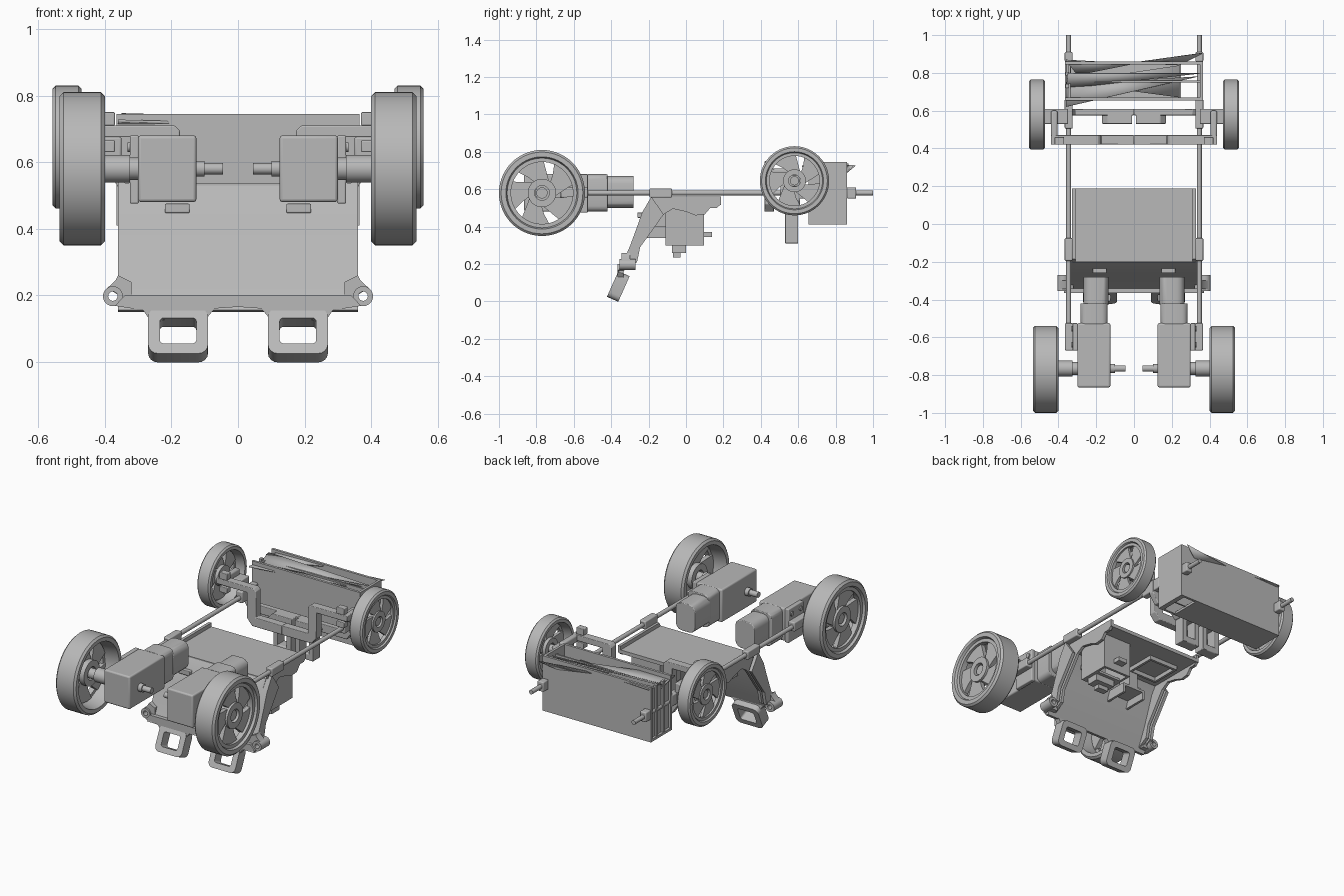
import bpy, bmesh
from math import sin, cos, pi, radians
from mathutils import Vector, Matrix

cube = bpy.data.objects.get("Cube")
if cube:
    bpy.data.objects.remove(cube)

grey = bpy.data.materials.new("light_grey")
grey.use_nodes = True
GREY = (0.48, 0.48, 0.48, 1)
grey.diffuse_color = GREY
grey.node_tree.nodes["Principled BSDF"].inputs["Base Color"].default_value = GREY


def finish(name, bm, mirror=False, bevel=0, smooth=32):
    """Turn a bmesh in world coordinates into an object."""
    bmesh.ops.recalc_face_normals(bm, faces=bm.faces)
    me = bpy.data.meshes.new(name)
    bm.to_mesh(me)
    bm.free()
    me.materials.append(grey)
    ob = bpy.data.objects.new(name, me)
    bpy.context.collection.objects.link(ob)
    if bevel:
        mod = ob.modifiers.new("bevel", "BEVEL")
        mod.width, mod.segments, mod.limit_method = bevel, 3, "ANGLE"
    if mirror:
        ob.modifiers.new("mirror", "MIRROR").use_mirror_merge = False
    bpy.ops.object.select_all(action="DESELECT")
    ob.select_set(True)
    bpy.context.view_layer.objects.active = ob
    bpy.ops.object.shade_smooth_by_angle(angle=radians(smooth))
    return ob


def box(name, x, y, z, mirror=False, bevel=0):
    bm = bmesh.new()
    bmesh.ops.create_cube(bm, size=1)
    for v in bm.verts:
        v.co = [r[0] + (c + 0.5) * (r[1] - r[0]) for c, r in zip(v.co, (x, y, z))]
    return finish(name, bm, mirror, bevel)


def rod(name, a, b, r, mirror=False, sides=24):
    a, b = Vector(a), Vector(b)
    bm = bmesh.new()
    rot = (b - a).to_track_quat("Z", "Y").to_matrix().to_4x4()
    bmesh.ops.create_cone(bm, cap_ends=True, segments=sides, radius1=r, radius2=r,
                          depth=(b - a).length, matrix=Matrix.Translation((a + b) / 2) @ rot)
    return finish(name, bm, mirror)


def prism(name, pts, axis, lo, hi, mirror=False, bevel=0, smooth=32):
    """Extrude a flat outline along x (points y, z) or along y (points x, z)."""
    place = (lambda p, d: (d, *p)) if axis == "x" else (lambda p, d: (p[0], d, p[1]))
    bm = bmesh.new()
    face = bm.faces.new([bm.verts.new(place(p, lo)) for p in pts])
    new = bmesh.ops.extrude_face_region(bm, geom=[face])["geom"]
    bmesh.ops.translate(bm, vec=place((0, 0), hi - lo),
                        verts=[g for g in new if isinstance(g, bmesh.types.BMVert)])
    return finish(name, bm, mirror, bevel, smooth)


def tube(name, loops):
    """Join a closed cycle of equal point loops into a ring-shaped solid."""
    bm = bmesh.new()
    rings = [[bm.verts.new(p) for p in loop] for loop in loops]
    m = len(rings[0])
    for a, b in zip(rings, rings[1:] + rings[:1]):
        for i in range(m):
            bm.faces.new((a[i], a[(i + 1) % m], b[(i + 1) % m], b[i]))
    return finish(name, bm, True)


def lathe(name, profile, y, z, steps=56):
    """Spin (x, radius) points into a closed ring round a wheel axle."""
    turns = [2 * pi * i / steps for i in range(steps)]
    return tube(name, [[(x, y + r * cos(t), z + r * sin(t)) for t in turns] for x, r in profile])


def outline(hx, hz, c, n=4):
    """Rounded rectangle about the origin."""
    pts = []
    for q, (sx, sz) in enumerate(((1, 1), (-1, 1), (-1, -1), (1, -1))):
        for i in range(n + 1):
            t = pi / 2 * (q + i / n)
            pts.append((sx * (hx - c) + c * cos(t), sz * (hz - c) + c * sin(t)))
    return pts


def wheel(name, x0, x1, y, z, r):
    w = x1 - x0
    c = 0.05 * r
    lathe(name + "_tire", [(x0, .85 * r), (x0, r - c), (x0 + c, r), (x1 - c, r), (x1, r - c),
                           (x1, .84 * r), (x1 - .15 * w, .8 * r), (x1 - .45 * w, .8 * r)], y, z)
    lathe(name + "_rim", [(x1 - .35 * w, .81 * r), (x1 - .1 * w, .81 * r), (x1 - .1 * w, .72 * r),
                          (x1 - .35 * w, .72 * r)], y, z)
    lathe(name + "_hub", [(x0 + .35 * w, .33 * r), (x1 - .12 * w, .33 * r), (x1 - .12 * w, .17 * r),
                          (x0 + .35 * w, .17 * r)], y, z)
    rod(name + "_axle_tip", (x0, y, z), (x1 - .2 * w, y, z), .13 * r, True)
    # five broad swept spokes
    for k in range(5):
        def at(rad, deg):
            t = radians(deg + 72 * k + 90)
            return y + rad * r * cos(t), z + rad * r * sin(t)
        inner = [at(.3, d) for d in (-34, 0, 34)]
        outer = [at(.78, d) for d in (50, 36, 22, 8, -2)]
        prism(name + "_spoke", inner + [at(.5, 42)] + outer, "x", x1 - .42 * w, x1 - .22 * w, True)


wheel("front_wheel", .40, .536, -.77, .58, .23)
wheel("rear_wheel", .47, .557, .58, .645, .185)

# long side rails with their clamps
rod("side_rail", (.346, -.67, .58), (.346, 1, .58), .013, True, 16)
for y0, y1, z0, z1 in ((-.195, -.075, .555, .605), (.505, .66, .55, .62), (.86, .91, .55, .61)):
    box("rail_clamp", (.325, .367), (y0, y1), (z0, z1), True, .006)

# drive motors, gearboxes and shafts
box("gearbox", (.125, .30), (-.865, -.525), (.48, .68), True, .009)
for name, x, z, hx, hz, c, y0, y1 in (("motor_collar", .212, .58, .072, .10, .03, -.53, -.42),
                                      ("motor_can", .201, .585, .066, .085, .04, -.43, -.28)):
    prism(name, [(x + px, z + pz) for px, pz in outline(hx, hz, c, 3)], "y", y0, y1, True, .004)
rod("motor_shaft", (.045, -.765, .58), (.13, -.765, .58), .017, True)
rod("shaft_collar", (.10, -.765, .58), (.13, -.765, .58), .024, True)
rod("wheel_coupling", (.325, -.765, .58), (.41, -.765, .58), .042, True)
rod("coupling_shaft", (.29, -.765, .58), (.33, -.765, .58), .034, True)
box("motor_mount", (.298, .325), (-.67, -.525), (.475, .68), True, .005)
box("mount_rail_grip", (.32, .365), (-.67, -.525), (.555, .61), True, .006)
for y in (-.64, -.555):
    rod("mount_bolt", (.31, y, .645), (.332, y, .645), .014, True, 12)

# chassis: a flat deck between raised flanges, with a sloping nose plate
box("deck", (-.325, .325), (-.20, .187), (.515, .537))
nose = [(-.195, .537), (-.235, .475), (-.265, .39), (-.30, .295), (-.335, .215), (-.362, .155)]
prism("nose_plate", nose + [(y + .024, z - .006) for y, z in reversed(nose)], "x", -.36, .36,
      smooth=15)
flange = [(.187, .56), (.187, .52), (.165, .50), (.13, .50), (.10, .465), (.05, .46), (0, .48),
          (-.07, .495), (-.12, .465), (-.18, .38), (-.245, .29), (-.262, .21), (-.35, .16),
          (-.30, .295), (-.265, .39), (-.235, .475), (-.185, .56)]
prism("chassis_flange", flange, "x", .31, .328, True, smooth=15)
prism("nose_side", flange[8:], "x", .34, .36, True, smooth=15)
box("nose_slot_rim", (.145, .22), (-.26, -.20), (.447, .475), True, .004)

# ears and lower edge of the nose
turns = [2 * pi * i / 20 for i in range(20)]
tube("nose_ear", [[(.376 + r * cos(t), y, .197 + r * sin(t)) for t in turns]
                  for r, y in ((.030, -.355), (.030, -.27), (.014, -.27), (.014, -.355))])
prism("ear_web", [(.32, .17), (.362, .17), (.36, .20), (.392, .222), (.368, .245), (.36, .26),
                  (.32, .24)], "y", -.345, -.30, True)
prism("nose_skirt", [(.0, .165), (.07, .16), (.095, .13), (.265, .125), (.285, .155), (.37, .168),
                     (.34, .20), (0, .20)], "y", -.365, -.335, True)

# rounded tow loops, leaning along the nose slope
lean = Matrix.Translation((.18, -.362, .08)) @ Matrix.Rotation(radians(-24), 4, "X")
tube("tow_loop", [[lean @ Vector((px, d, pz)) for px, pz in outline(hx, hz, c)]
                  for hx, hz, c, d in ((.09, .075, .03, -.033), (.09, .075, .03, .033),
                                       (.055, .042, .012, .033), (.055, .042, .012, -.033))])

# holders under the deck
for x in ((.11, .125), (.285, .30)):
    box("holder_side", x, (-.11, .095), (.30, .52))
box("holder_back", (.11, .30), (.08, .095), (.30, .52))
box("holder_floor", (.11, .30), (-.11, .02), (.30, .315))
box("holder_step", (.15, .28), (-.075, .0), (.26, .31))
box("holder_foot", (.17, .24), (-.07, -.03), (.235, .27))
box("holder_tab", (.17, .23), (.09, .14), (.345, .37))
for x in ((-.17, -.155), (-.03, -.015)):
    box("tray_side", x, (-.26, -.11), (.34, .40))
box("tray_floor", (-.17, -.015), (-.26, -.11), (.385, .40))
box("tray_post", (-.12, -.06), (-.20, -.11), (.40, .52))
for y in ((-.12, -.105), (.06, .075)):
    box("deck_window_rim", (-.26, -.06), y, (.49, .52))
for x in ((-.26, -.245), (-.075, -.06)):
    box("deck_window_rim_side", x, (-.12, .075), (.49, .52))

# rear axle frame: two dropped beams joined by side arms
beam = [(0, .48), (.20, .48), (.235, .52), (.235, .675), (.44, .675), (.44, .71),
        (.19, .71), (.175, .695), (.175, .535), (0, .535)]
prism("frame_front_beam", beam, "y", .42, .47, True, .004)
prism("frame_rear_beam", [(0, .48), (.33, .48), (.37, .54), (.37, .62), (.34, .62), (.31, .53),
                          (0, .53)], "y", .575, .61, True, .004)
prism("frame_center_block", [(.01, .47), (.14, .47), (.17, .50), (.14, .53), (.01, .53)],
      "y", .53, .61, True, .004)
box("frame_side_arm", (.405, .44), (.43, .60), (.665, .71), True, .01)
box("stub_axle_block", (.35, .48), (.53, .61), (.615, .675), True, .006)
for z in ((.63, .665), (.71, .75)):
    box("steering_fork", (.37, .42), (.42, .46), z, True, .004)

# slotted tabs hanging from the rear frame
for x in ((.015, .045), (.105, .135)):
    box("slotted_tab_side", x, (.53, .60), (.31, .48), True, .004)
box("slotted_tab_base", (.015, .135), (.53, .60), (.31, .35), True, .006)

# rear cargo box: thin walls, divider, floor and loose sloping flaps
box("box_back_wall", (-.365, .365), (.845, .86), (.41, .745))
box("box_front_wall", (-.365, .365), (.655, .67), (.41, .745))
box("box_divider", (-.35, .35), (.75, .76), (.42, .72))
box("box_floor", (-.365, .25), (.655, .86), (.41, .425))
box("box_floor_edge", (.335, .365), (.655, .86), (.41, .425))
box("box_closed_end", (.35, .365), (.655, .86), (.41, .745))
box("box_open_end", (-.35, -.335), (.66, .85), (.41, .72))
for y in (.72, .785):
    box("box_end_rib", (-.362, -.345), (y, y + .02), (.42, .735))
flaps = [((-.36, .62, .72), (-.36, .74, .70), (.34, .78, .70)),
         ((-.36, .72, .70), (-.35, .80, .74), (.35, .80, .72)),
         ((-.36, .87, .73), (-.30, .79, .70), (0, .85, .73)),
         ((0, .85, .73), (.24, .84, .68), (.36, .90, .73)),
         ((.24, .67, .68), (.24, .84, .68), (-.36, .75, .70))]
for pts in flaps:
    bm = bmesh.new()
    bm.faces.new([bm.verts.new(p) for p in pts])
    flap = finish("box_flap", bm)
    flap.modifiers.new("thickness", "SOLIDIFY").thickness = .008
